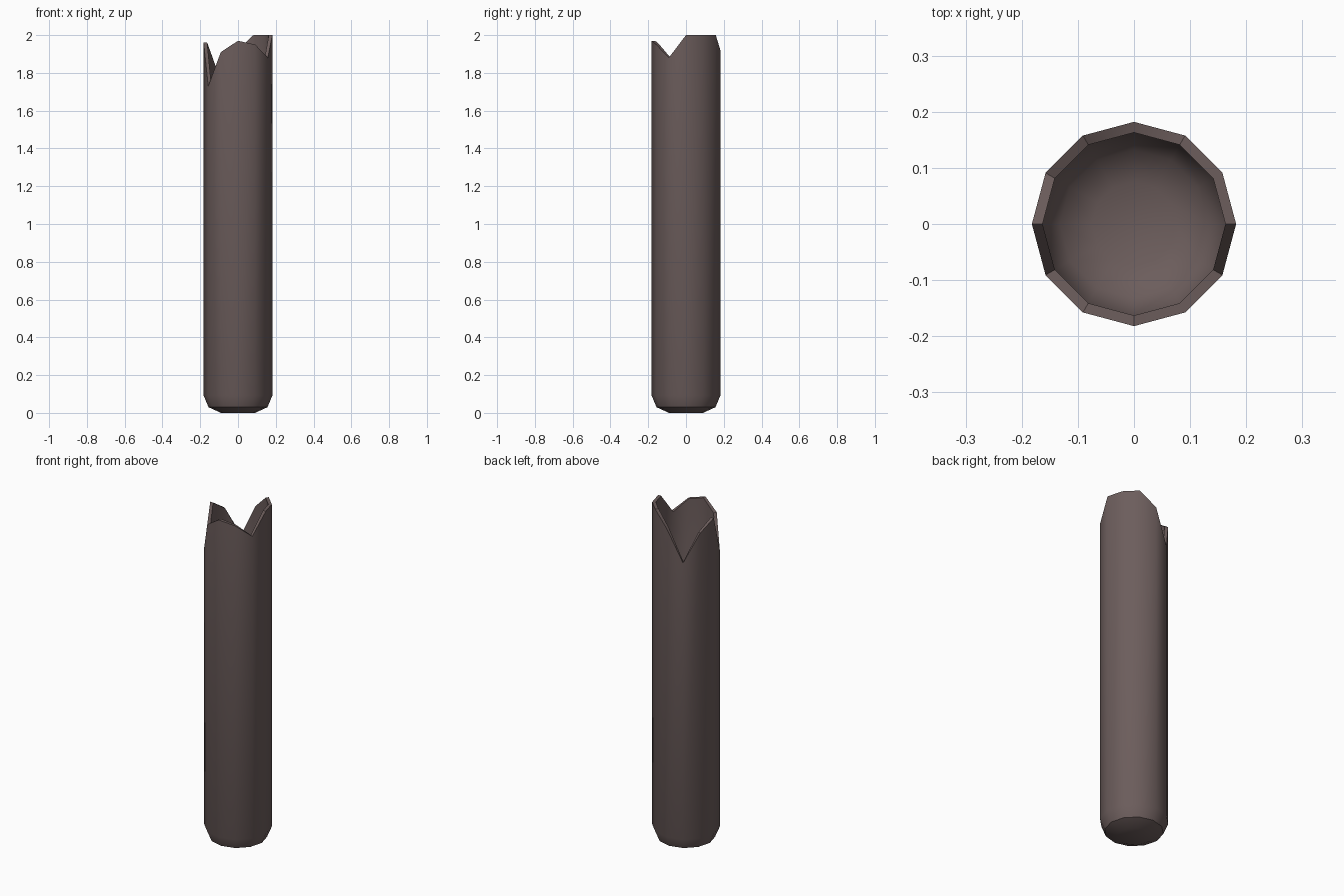
import bpy, bmesh, math

if "Cube" in bpy.data.objects:
    bpy.data.objects.remove(bpy.data.objects["Cube"])

SIDES = 12
# Height of the broken rim at every 30 degrees, starting at +x
RIM = [2.0, 2.0, 2.0, 1.92, 1.73, 1.90, 1.96, 1.73, 1.91, 1.97, 1.95, 1.88]
# (radius, height) profiles of the rounded bottom; the walls run straight up from the last ring
OUTER = [(0.09, 0.0), (0.156, 0.03), (0.182, 0.092)]
INNER = [(0.075, 0.02), (0.132, 0.046), (0.163, 0.095)]

bm = bmesh.new()


def ring(radius, heights):
    return [bm.verts.new((radius * math.cos(math.tau * i / SIDES),
                          radius * math.sin(math.tau * i / SIDES), z))
            for i, z in enumerate(heights)]


def bridge(a, b):
    for i in range(SIDES):
        j = (i + 1) % SIDES
        bm.faces.new((a[i], a[j], b[j], b[i]))


# Outer skin up to the jagged rim, then back down the inside
rings = [ring(r, [z] * SIDES) for r, z in OUTER]
rings += [ring(OUTER[-1][0], RIM), ring(INNER[-1][0], RIM)]
rings += [ring(r, [z] * SIDES) for r, z in reversed(INNER)]
for a, b in zip(rings, rings[1:]):
    bridge(a, b)

# Underside and inner floor
bm.faces.new(rings[0][::-1])
bm.faces.new(rings[-1])
bmesh.ops.recalc_face_normals(bm, faces=bm.faces)

mesh = bpy.data.meshes.new("broken_tube")
bm.to_mesh(mesh)
bm.free()
tube = bpy.data.objects.new("broken_tube", mesh)
bpy.context.collection.objects.link(tube)

# Dark brown-grey material
mat = bpy.data.materials.new("dark_brown")
mat.diffuse_color = (0.15, 0.11, 0.107, 1)
mat.use_nodes = True
mat.node_tree.nodes["Principled BSDF"].inputs["Base Color"].default_value = mat.diffuse_color
mesh.materials.append(mat)

bpy.context.view_layer.objects.active = tube
tube.select_set(True)
bpy.ops.object.shade_smooth_by_angle(angle=math.radians(35))
